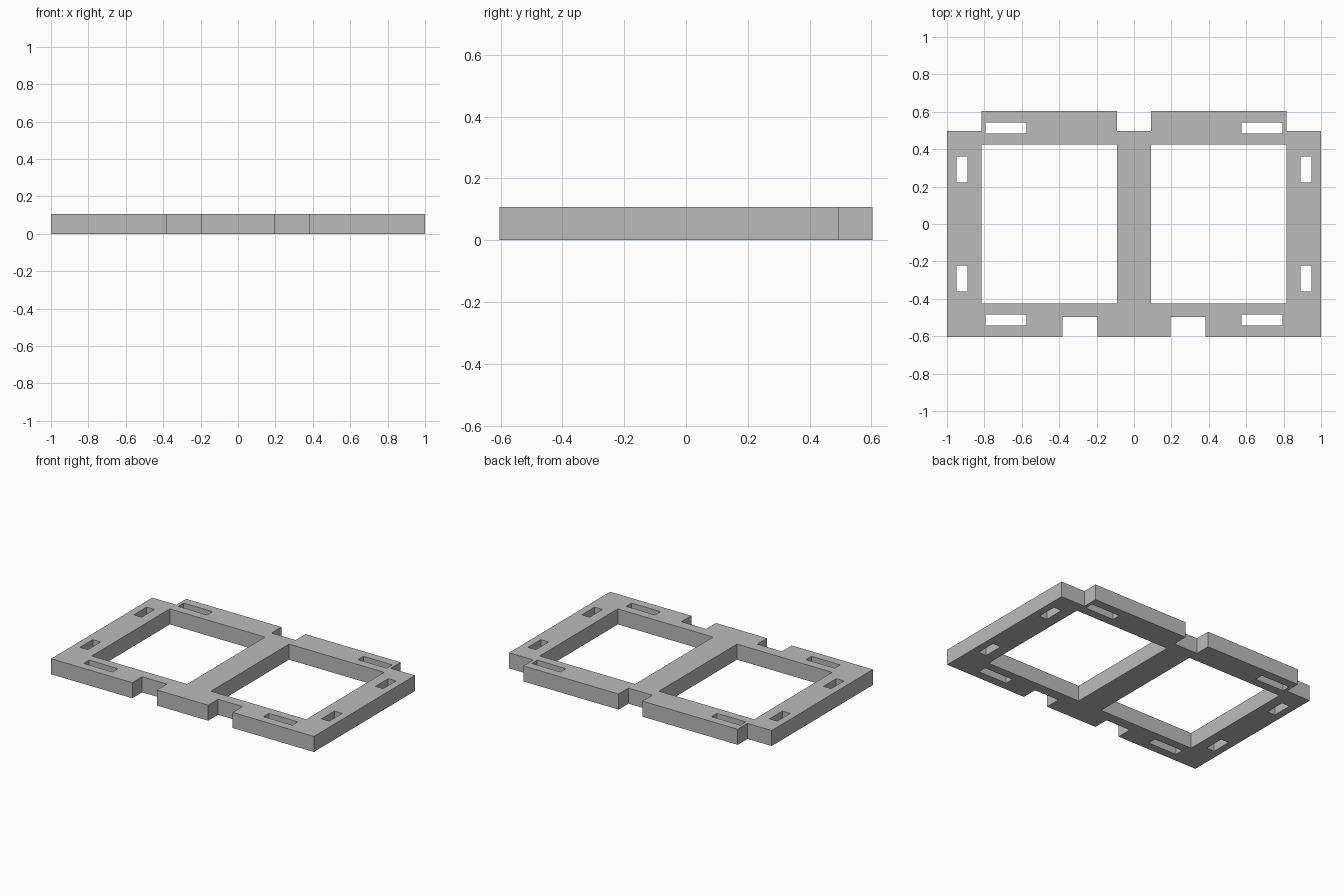
import bpy

cube = bpy.data.objects.get("Cube")
if cube:
    bpy.data.objects.remove(cube, do_unlink=True)

HEIGHT = 0.107

# Material
grey = bpy.data.materials.new("plain grey")
grey.use_nodes = True
grey.diffuse_color = (0.5, 0.5, 0.5, 1)
grey.node_tree.nodes["Principled BSDF"].inputs["Base Color"].default_value = grey.diffuse_color


def rectangle(x0, x1, y0, y1):
    return [(x0, y0), (x1, y0), (x1, y1), (x0, y1)]


def mirrored(points):
    return [(-x, y) for x, y in reversed(points)]


# Outer edge: tabs and notches, left half from the front middle to the back
half = [(0.195, -0.603), (0.195, -0.496), (0.382, -0.496), (0.382, -0.603),
        (1, -0.603), (1, 0.496), (0.816, 0.496), (0.816, 0.603),
        (0.091, 0.603), (0.091, 0.496)]
loops = [half + mirrored(half)]

# Windows, long slots and side slots, on both halves
holes = [rectangle(0.091, 0.816, -0.424, 0.424)]
for front, back in ((-0.543, -0.484), (0.484, 0.543)):
    holes.append(rectangle(0.575, 0.794, front, back))
for front, back in ((-0.362, -0.223), (0.223, 0.362)):
    holes.append(rectangle(0.89, 0.949, front, back))
for hole in holes:
    loops += [hole, mirrored(hole)]

# Frame: filled flat profile given thickness
profile = bpy.data.curves.new("frame", "CURVE")
profile.dimensions = "2D"
profile.fill_mode = "BOTH"
profile.extrude = HEIGHT / 2
for loop in loops:
    spline = profile.splines.new("POLY")
    spline.points.add(len(loop) - 1)
    for point, (x, y) in zip(spline.points, loop):
        point.co = (x, y, 0, 1)
    spline.use_cyclic_u = True
    spline.use_smooth = False
profile.materials.append(grey)

frame = bpy.data.objects.new("frame", profile)
frame.location.z = HEIGHT / 2
bpy.context.collection.objects.link(frame)

# Turn the profile into a welded mesh with flat faces
bpy.ops.object.select_all(action="DESELECT")
frame.select_set(True)
bpy.context.view_layer.objects.active = frame
bpy.ops.object.convert(target="MESH")
bpy.ops.object.mode_set(mode="EDIT")
bpy.ops.mesh.select_all(action="SELECT")
bpy.ops.mesh.remove_doubles(threshold=0.0001)
bpy.ops.mesh.normals_make_consistent(inside=False)
bpy.ops.object.mode_set(mode="OBJECT")
bpy.ops.object.shade_flat()
